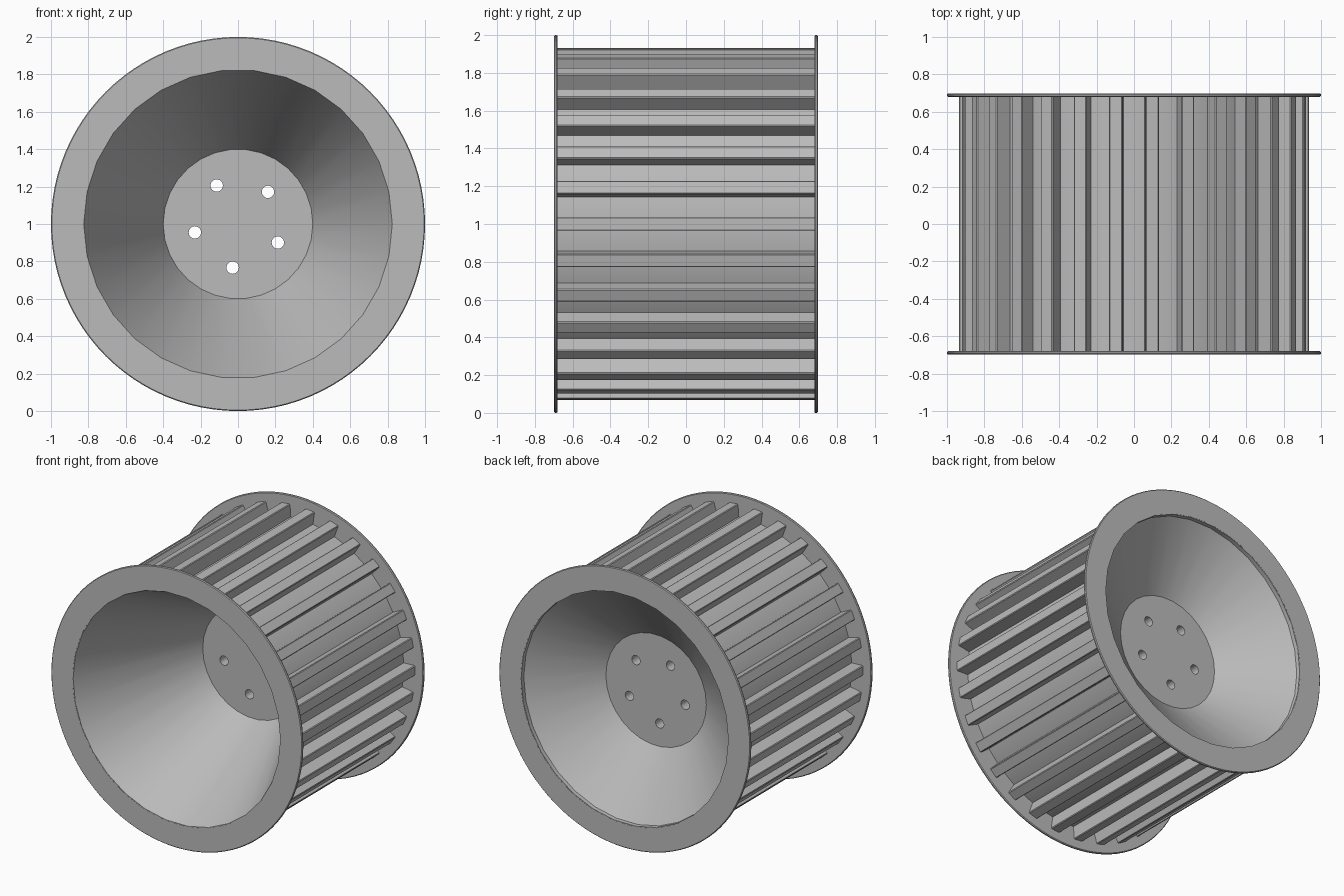
import bpy, bmesh, math
from mathutils import Matrix

cube = bpy.data.objects.get("Cube")
if cube:
    bpy.data.objects.remove(cube, do_unlink=True)

# One bare metal colour
METAL = (0.5, 0.5, 0.5, 1)
metal = bpy.data.materials.new("grey metal")
metal.use_nodes = True
metal.diffuse_color = METAL
metal.node_tree.nodes["Principled BSDF"].inputs["Base Color"].default_value = METAL

CENTRE_Z = 1.0
HALF = 0.698        # half width of the wheel
DRUM_R = 0.847
BAR_R = 0.935
BARS = 30


def finish(name, bm, smooth=True):
    bmesh.ops.recalc_face_normals(bm, faces=bm.faces)
    mesh = bpy.data.meshes.new(name)
    bm.to_mesh(mesh)
    bm.free()
    mesh.materials.append(metal)
    ob = bpy.data.objects.new(name, mesh)
    bpy.context.collection.objects.link(ob)
    ob.location.z = CENTRE_Z
    bpy.ops.object.select_all(action="DESELECT")
    ob.select_set(True)
    bpy.context.view_layer.objects.active = ob
    if smooth:
        bpy.ops.object.shade_smooth_by_angle(angle=math.radians(25))
    return ob


def lathe(name, profile, segments, closed):
    """Revolve (radius, y) points about the y axis; open profiles get end caps."""
    bm = bmesh.new()
    turns = [math.tau * i / segments for i in range(segments)]
    rings = [[bm.verts.new((r * math.cos(a), y, r * math.sin(a))) for a in turns]
             for r, y in profile]
    pairs = list(zip(rings, rings[1:]))
    if closed:
        pairs.append((rings[-1], rings[0]))
    else:
        bm.faces.new(rings[0])
        bm.faces.new(rings[-1])
    for p, q in pairs:
        for i in range(segments):
            j = (i + 1) % segments
            bm.faces.new((p[i], p[j], q[j], q[i]))
    return finish(name, bm)


# Drum with a deep front dish, a shallower rear dish and the hub plate between
edge = HALF - 0.001
drum = lathe("drum_and_hub", [
    (0.4, 0.17), (0.825, -edge), (DRUM_R, -edge),
    (DRUM_R, edge), (0.825, edge), (0.825, edge - 0.03), (0.4, 0.34)],
    BARS, False)

# Five bolt holes through the hub plate
bm = bmesh.new()
for i in range(5):
    a = math.radians(47 + 72 * i)
    place = Matrix.Translation((0.235 * math.cos(a), 0.25, 0.235 * math.sin(a)))
    bmesh.ops.create_cone(bm, cap_ends=True, segments=24, radius1=0.033,
                          radius2=0.033, depth=0.4,
                          matrix=place @ Matrix.Rotation(math.pi / 2, 4, "X"))
cutter = finish("bolt_hole_cutter", bm, smooth=False)
cutter.hide_render = True
bpy.context.view_layer.objects.active = drum
holes = drum.modifiers.new("bolt_holes", "BOOLEAN")
holes.operation = "DIFFERENCE"
holes.solver = "EXACT"
holes.object = cutter
bpy.ops.object.modifier_apply(modifier=holes.name)
bpy.data.objects.remove(cutter, do_unlink=True)
drum.select_set(True)
bpy.ops.object.shade_smooth_by_angle(angle=math.radians(25))

# Flat rim rings with softened outer edges
for name, side in (("front_rim", -1), ("rear_rim", 1)):
    outer, inner = side * HALF, side * (HALF - 0.018)
    soft = side * 0.005
    lathe(name, [(0.827, outer), (0.995, outer), (1.0, outer - soft),
                 (1.0, inner + soft), (0.995, inner), (0.827, inner)], 96, True)

# Tread bars with radial sides, spaced evenly around the drum
bm = bmesh.new()
half_angle = math.radians(2.2)
soft_angle = math.radians(0.3)
section = [(DRUM_R - 0.01, -half_angle), (BAR_R - 0.005, -half_angle),
           (BAR_R, soft_angle - half_angle), (BAR_R, half_angle - soft_angle),
           (BAR_R - 0.005, half_angle), (DRUM_R - 0.01, half_angle)]
for i in range(BARS):
    turn = math.tau * i / BARS
    ends = [[bm.verts.new((r * math.cos(a + turn), y, r * math.sin(a + turn)))
             for r, a in section] for y in (-HALF + 0.01, HALF - 0.01)]
    bm.faces.new(ends[0])
    bm.faces.new(ends[1])
    for k in range(len(section)):
        m = (k + 1) % len(section)
        bm.faces.new((ends[0][k], ends[0][m], ends[1][m], ends[1][k]))
finish("tread_bars", bm)
